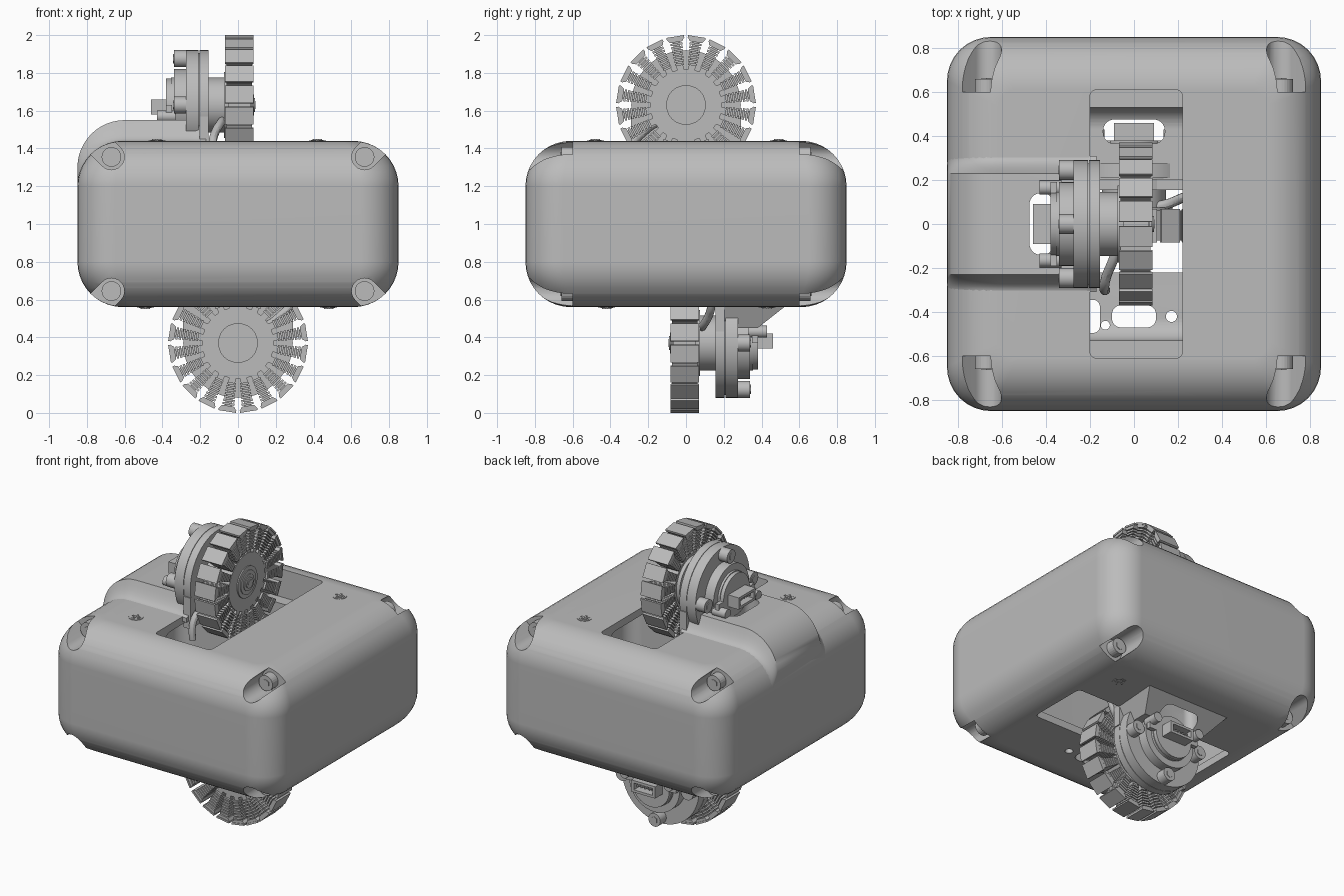
import bpy, bmesh
from math import sin, cos, pi, radians
from mathutils import Matrix, Vector

if "Cube" in bpy.data.objects:
    bpy.data.objects.remove(bpy.data.objects["Cube"])


def material(name, v):
    m = bpy.data.materials.new(name)
    m.use_nodes = True
    m.diffuse_color = (v, v, v, 1)
    m.node_tree.nodes["Principled BSDF"].inputs["Base Color"].default_value = (v, v, v, 1)
    return m


GREY = material("light_grey", 0.5)
WHEEL_Z = 1.63
upper = []


def finish(name, bm, assembly=False):
    bmesh.ops.recalc_face_normals(bm, faces=bm.faces)
    me = bpy.data.meshes.new(name)
    bm.to_mesh(me)
    bm.free()
    me.materials.append(GREY)
    ob = bpy.data.objects.new(name, me)
    bpy.context.collection.objects.link(ob)
    if assembly:
        upper.append(ob)
    return ob


def add_cyl(bm, p0, p1, r, r2=None, n=48):
    p0, p1 = Vector(p0), Vector(p1)
    d = p1 - p0
    mat = Matrix.Translation((p0 + p1) / 2) @ d.to_track_quat('Z', 'Y').to_matrix().to_4x4()
    bmesh.ops.create_cone(bm, cap_ends=True, segments=n, radius1=r, radius2=r if r2 is None else r2,
                          depth=d.length, matrix=mat)


def add_box(bm, lo, hi, mat=Matrix(), flare=1.0):
    lo, hi = Vector(lo), Vector(hi)
    vs = bmesh.ops.create_cube(bm, size=1)["verts"]
    for v in vs:
        top = v.co.z > 0
        v.co = Vector([(lo[i] + hi[i]) / 2 + v.co[i] * (hi[i] - lo[i]) for i in range(3)])
        if top:
            v.co.y *= flare
        v.co = mat @ v.co


def add_loft(bm, rings, closed=True):
    rows = [[bm.verts.new(p) for p in ring] for ring in rings]
    n = len(rows[0])
    for a, b in zip(rows, rows[1:]):
        for i in range(n):
            bm.faces.new((a[i], a[(i + 1) % n], b[(i + 1) % n], b[i]))
    bm.faces.new(rows[0])
    bm.faces.new(rows[-1])


def rounded_box(bm, hx, hy, z0, z1, r, corner):
    """Box with edge radius r above and below, and a corner radius seen from above."""
    def ring(inset, z):
        c = corner * (1 - 0.6 * inset / r)
        pts = []
        for k, (sx, sy) in enumerate(((1, 1), (-1, 1), (-1, -1), (1, -1))):
            for j in range(9):
                a = (k + j / 8) * pi / 2
                pts.append((sx * (hx - inset - c) + c * cos(a), sy * (hy - inset - c) + c * sin(a), z))
        return pts
    steps = [i / 10 * pi / 2 for i in range(11)]
    rings = [ring(r * (1 - sin(t)), z0 + r * (1 - cos(t))) for t in steps]
    rings += [ring(r * (1 - cos(t)), z1 - r * (1 - sin(t))) for t in steps]
    add_loft(bm, rings)


def slot(bm, x, y, w, h, z0, z1, r):
    """Vertical rounded slot."""
    rings = []
    for z in (z0, z1):
        rings.append([(x + sx * (w / 2 - r) + r * cos((k + j / 6) * pi / 2),
                       y + sy * (h / 2 - r) + r * sin((k + j / 6) * pi / 2), z)
                      for k, (sx, sy) in enumerate(((1, 1), (-1, 1), (-1, -1), (1, -1))) for j in range(7)])
    add_loft(bm, rings)


def cut(ob, cutters):
    for c in cutters:
        c.hide_render = True
        m = ob.modifiers.new("cut", 'BOOLEAN')
        m.operation, m.solver, m.object = 'DIFFERENCE', 'EXACT', c
    dg = bpy.context.evaluated_depsgraph_get()
    me = bpy.data.meshes.new_from_object(ob.evaluated_get(dg))
    ob.modifiers.clear()
    ob.data = me


def cutter(name, fn):
    bm = bmesh.new()
    fn(bm)
    return finish(name, bm)


# Housing shell with its cavity, wheel openings, slots and screw notches
bm = bmesh.new()
rounded_box(bm, 0.85, 0.85, 0.56, 1.44, 0.24, 0.2)
housing = finish("housing", bm)
cutters = [
    cutter("cavity", lambda b: rounded_box(b, 0.8, 0.53, 0.61, 1.39, 0.1, 0.1)),
    cutter("upper_opening", lambda b: slot(b, 0.01, 0, 0.42, 1.22, 1.25, 1.6, 0.03)),
    cutter("lower_opening", lambda b: slot(b, 0, -0.01, 1.22, 0.42, 0.4, 0.75, 0.03)),
]
upper_slot = cutter("upper_slot", lambda b: slot(b, -0.42, 0, 0.11, 0.28, 1.3, 1.7, 0.05))
lower_slot = cutter("lower_slot", lambda b: slot(b, 0, 0.42, 0.28, 0.11, 0.3, 0.7, 0.05))
cutters += [upper_slot, lower_slot]
for x, y, w, h, r in ((0, -0.42, 0.2, 0.1, 0.04), (-0.2, -0.42, 0.09, 0.15, 0.03),
                      (-0.13, -0.46, 0.04, 0.04, 0.019), (0.17, -0.42, 0.05, 0.05, 0.024)):
    cutters.append(cutter("floor_hole", lambda b: slot(b, x, y, w, h, 0.4, 0.7, r)))

corners = [(sx, sy, sz) for sx in (-1, 1) for sy in (-1, 1) for sz in (-1, 1)]


def notch(b, sx, sy, sz):
    rings = []
    for y in (0.6, 0.95):
        ring = []
        for j in range(26):
            half = 0 if j < 13 else 1
            a = pi * (j - half) / 12 - pi / 4
            out = 0.2 * (1 - half)
            ring.append((sx * (0.67 + out * 0.7 + 0.068 * cos(a)), sy * y,
                         1 + sz * (0.355 + out * 0.7 + 0.068 * sin(a))))
        rings.append(ring)
    add_loft(b, rings)


for c in corners:
    cutters.append(cutter("notch", lambda b: notch(b, *c)))
cut(housing, cutters)

# Socket screws in the corner notches
bm = bmesh.new()
for sx, sy, sz in corners:
    x, z = sx * 0.67, 1 + sz * 0.355
    add_cyl(bm, (x, sy * 0.59, z), (x, sy * 0.66, z), 0.052, n=24)
    add_cyl(bm, (x, sy * 0.66, z), (x, sy * 0.664, z), 0.027, n=6)
finish("corner_screws", bm)

# Flush cross-head screws
bm = bmesh.new()
for x, y in ((0.42, 0.49), (-0.43, -0.48)):
    add_cyl(bm, (x, y, 1.4), (x, y, 1.443), 0.045, n=24)
    add_cyl(bm, (x, y, 1.443), (x, y, 1.445), 0.033, n=24)
    add_box(bm, (x - 0.025, y - 0.006, 1.44), (x + 0.025, y + 0.006, 1.449))
    add_box(bm, (x - 0.006, y - 0.025, 1.44), (x + 0.006, y + 0.025, 1.449))
finish("flush_screws", bm, True)

# Upper saddle: raised ridge running over the side edge, with concave flanks
bm = bmesh.new()
path = []
for i in range(13):
    a = pi - i / 12 * pi / 2
    path.append(((-0.61 + 0.238 * cos(a), 1.2 + 0.238 * sin(a)), (-0.6 + 0.25 * cos(a), 1.3 + 0.25 * sin(a))))
path += [((x, 1.438), (x, z)) for x, z in ((-0.26, 1.55), (-0.22, 1.56), (-0.2, 1.6), (-0.17, 1.6))]
flank = [(0.31 - 0.08 * t / 6, (t / 6) ** 2) for t in range(7)]
section = [(-y, h) for y, h in flank] + [(y, h) for y, h in reversed(flank)]
rings = []
for (bx, bz), (sx, sz) in path:
    ring = [(bx + (sx - bx) * h, y, bz + (sz - bz) * h) for y, h in section]
    k = 0.03 if bx < -0.6 else 0
    rings.append(ring + [(bx + k, 0.31, bz - 0.03), (bx + k, -0.31, bz - 0.03)])
add_loft(bm, rings)
saddle = finish("upper_saddle", bm)
cut(saddle, [upper_slot])

# Lower saddle: short ramped mount
bm = bmesh.new()
profile = ((0.16, 0.6), (0.57, 0.6), (0.52, 0.56), (0.38, 0.45), (0.16, 0.45))
add_loft(bm, [[(s * (0.31 if z > 0.5 else 0.23), y, z) for y, z in profile] for s in (-1, 1)])
lower_saddle = finish("lower_saddle", bm)
cut(lower_saddle, [lower_slot])
for c in cutters:
    bpy.data.objects.remove(c)


def disc(bm, x0, x1, r, y=0, z=0, n=64):
    add_cyl(bm, (x0, y, WHEEL_Z + z), (x1, y, WHEEL_Z + z), r, n=n)


# Wheel hub with stepped rings
bm = bmesh.new()
for x, r in ((0.065, 0.19), (0.073, 0.105), (0.079, 0.08), (0.084, 0.055), (0.09, 0.036), (0.093, 0.02)):
    disc(bm, -0.05, x, r)
disc(bm, -0.16, -0.05, 0.145)
disc(bm, -0.075, -0.04, 0.175)
finish("wheel_hub", bm, True)

# Ribbed wheel spokes with flared end blocks
bm = bmesh.new()
for i in range(20):
    m = Matrix.Translation((0.007, 0, WHEEL_Z)) @ Matrix.Rotation(radians(9 + 18 * i), 4, 'X')
    add_box(bm, (-0.055, -0.018, 0.17), (0.055, 0.018, 0.35), m)
    for k in range(7):
        z, w = 0.212 + 0.018 * k, 0.023 + 0.0015 * k
        add_box(bm, (-0.068, -w, z), (0.068, w, z + 0.012), m)
    add_box(bm, (-0.072, -0.033, 0.337), (0.072, 0.033, 0.355), m, 1.4)
    add_box(bm, (-0.076, -0.047, 0.355), (0.076, 0.047, 0.367), m)
finish("wheel_spokes", bm, True)

# Motor plates and the bracket running down into the housing
bm = bmesh.new()
disc(bm, -0.205, -0.155, 0.29)
add_box(bm, (-0.205, -0.29, 1.36), (-0.155, 0.29, WHEEL_Z - 0.06))
finish("motor_bracket", bm, True)
bm = bmesh.new()
disc(bm, -0.275, -0.208, 0.29)
disc(bm, -0.21, -0.2, 0.275)
disc(bm, -0.34, -0.27, 0.19)
disc(bm, -0.355, -0.33, 0.145)
finish("motor_plate", bm, True)

# Socket screws around the motor plate
bm = bmesh.new()
for i in range(4):
    y, z = 0.245 * cos(i * pi / 2), 0.245 * sin(i * pi / 2)
    disc(bm, -0.34, -0.27, 0.045, y, z, 24)
    disc(bm, -0.344, -0.34, 0.024, y, z, 6)
for s in (-1, 1):
    disc(bm, -0.43, -0.33, 0.032, s * 0.165, -0.06, 20)
finish("motor_screws", bm, True)

# Sensor board with its plug socket
bm = bmesh.new()
disc(bm, -0.38, -0.35, 0.14)
add_box(bm, (-0.38, -0.19, 1.54), (-0.35, 0.19, WHEEL_Z))
add_box(bm, (-0.4, -0.09, 1.58), (-0.37, 0.09, 1.66))
add_box(bm, (-0.46, -0.09, 1.58), (-0.4, 0.09, 1.597))
add_box(bm, (-0.46, -0.09, 1.643), (-0.4, 0.09, 1.66))
for s in (-1, 1):
    add_box(bm, (-0.46, s * 0.08 - 0.01, 1.58), (-0.4, s * 0.08 + 0.01, 1.66))
for k in range(5):
    add_box(bm, (-0.44, k * 0.028 - 0.062, 1.615), (-0.4, k * 0.028 - 0.05, 1.627))
finish("sensor_board", bm, True)

# Cable bending from the hub into the housing
cu = bpy.data.curves.new("cable", 'CURVE')
cu.dimensions, cu.bevel_depth, cu.use_fill_caps = '3D', 0.022, True
sp = cu.splines.new('NURBS')
pts = ((-0.08, -0.1, 1.55), (-0.09, -0.17, 1.54), (-0.13, -0.22, 1.48), (-0.14, -0.31, 1.42), (-0.13, -0.3, 1.3))
sp.points.add(len(pts) - 1)
for p, co in zip(sp.points, pts):
    p.co = (*co, 1)
sp.use_endpoint_u = True
tmp = bpy.data.objects.new("cable_path", cu)
bm = bmesh.new()
bm.from_mesh(tmp.to_mesh())
finish("cable", bm, True)
bpy.data.objects.remove(tmp)

# Smooth shading with sharp edges kept
bpy.ops.object.select_all(action='DESELECT')
for ob in bpy.context.collection.objects:
    if ob.type == 'MESH' and ob in upper + [housing, saddle, lower_saddle]:
        ob.select_set(True)
        bpy.context.view_layer.objects.active = ob
bpy.ops.object.shade_smooth_by_angle(angle=radians(30))
housing.modifiers.new("even_normals", 'WEIGHTED_NORMAL').keep_sharp = True

# Lower drive: the upper drive turned over about the diagonal
turn = Matrix(((0, -1, 0, 0), (-1, 0, 0, 0), (0, 0, -1, 2), (0, 0, 0, 1)))
for ob in upper:
    low = ob.copy()
    low.name = "lower_" + ob.name
    ob.name = "upper_" + ob.name
    low.matrix_world = turn
    bpy.context.collection.objects.link(low)
